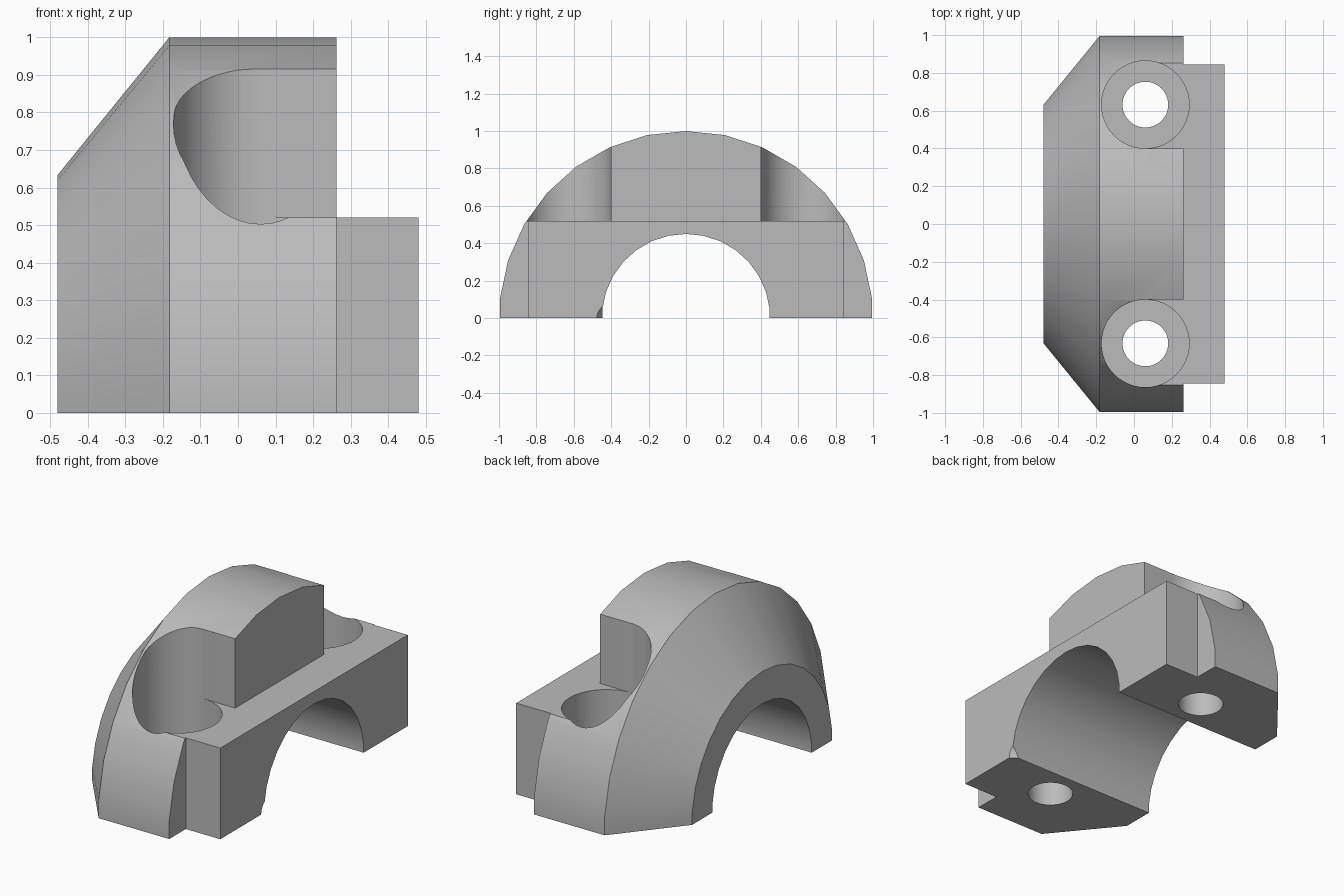
import bpy, bmesh
from math import pi, sin, cos, radians

if "Cube" in bpy.data.objects:
    bpy.data.objects.remove(bpy.data.objects["Cube"])

STEEL = (0.5, 0.5, 0.5, 1.0)
mat = bpy.data.materials.new("plain grey metal")
mat.use_nodes = True
mat.diffuse_color = STEEL
mat.node_tree.nodes["Principled BSDF"].inputs["Base Color"].default_value = STEEL


def lathe_x(name, profile, steps):
    """Solid of revolution about the x axis from (x, radius) points, capped at both ends."""
    bm = bmesh.new()
    rings = [[bm.verts.new((x, r * sin(2 * pi * i / steps), r * cos(2 * pi * i / steps)))
              for i in range(steps)] for x, r in profile]
    for a, b in zip(rings, rings[1:]):
        for i in range(steps):
            j = (i + 1) % steps
            bm.faces.new((a[i], a[j], b[j], b[i]))
    bm.faces.new(rings[0])
    bm.faces.new(rings[-1])
    bmesh.ops.recalc_face_normals(bm, faces=bm.faces)
    mesh = bpy.data.meshes.new(name)
    bm.to_mesh(mesh)
    bm.free()
    obj = bpy.data.objects.new(name, mesh)
    bpy.context.collection.objects.link(obj)
    return obj


def box(name, low, high):
    centre = [(a + b) / 2 for a, b in zip(low, high)]
    bpy.ops.mesh.primitive_cube_add(size=1, location=centre)
    obj = bpy.context.object
    obj.name = name
    obj.scale = [b - a for a, b in zip(low, high)]
    return obj


def post(name, x, y, radius, low, high):
    bpy.ops.mesh.primitive_cylinder_add(vertices=48, radius=radius, depth=high - low,
                                        location=(x, y, (low + high) / 2))
    obj = bpy.context.object
    obj.name = name
    return obj


def combine(target, tool, operation):
    """Apply a boolean and discard the tool object."""
    bpy.context.view_layer.update()
    mod = target.modifiers.new(tool.name, 'BOOLEAN')
    mod.operation = operation
    mod.solver = 'EXACT'
    mod.object = tool
    bpy.ops.object.select_all(action='DESELECT')
    bpy.context.view_layer.objects.active = target
    target.select_set(True)
    bpy.ops.object.modifier_apply(modifier=mod.name)
    bpy.data.objects.remove(tool)


# Round body with conical back, joined to the mating block
cap = lathe_x("bearing_cap", [(-0.48, 0.634), (-0.183, 1.0), (0.262, 1.0)], 30)
combine(cap, box("mating_block", (0.0, -0.845, -0.3), (0.48, 0.845, 0.52)), 'UNION')

# Lower half removed and shaft bore
combine(cap, box("lower_half", (-2, -2, -2), (2, 2, 0)), 'DIFFERENCE')
combine(cap, lathe_x("shaft_bore", [(-1, 0.45), (1, 0.45)], 30), 'DIFFERENCE')

# Bolt seats: open slot, counterbore and through hole on each side
BOLT_X, BOLT_Y, SEAT = 0.06, 0.632, 0.232
for side in (-1, 1):
    y = side * BOLT_Y
    inner, outer = side * (BOLT_Y - SEAT), side * (BOLT_Y + SEAT)
    combine(cap, box("slot", (BOLT_X, min(inner, outer), 0.52),
                     (0.7, max(inner, outer), 1.5)), 'DIFFERENCE')
    combine(cap, post("counterbore", BOLT_X, y, SEAT, 0.23, 1.5), 'DIFFERENCE')
    combine(cap, post("bolt_hole", BOLT_X, y, 0.121, -0.5, 0.5), 'DIFFERENCE')

# Small locating notch at one corner of the bore
notch = lathe_x("locating_notch", [(0.44, 0.045), (0.49, 0.085)], 24)
notch.location.y = -0.4
combine(cap, notch, 'DIFFERENCE')

# Finish
cap.data.materials.clear()
cap.data.materials.append(mat)
for face in cap.data.polygons:
    face.material_index = 0
bpy.ops.object.select_all(action='DESELECT')
cap.select_set(True)
bpy.context.view_layer.objects.active = cap
bpy.ops.object.shade_smooth_by_angle(angle=radians(25))
